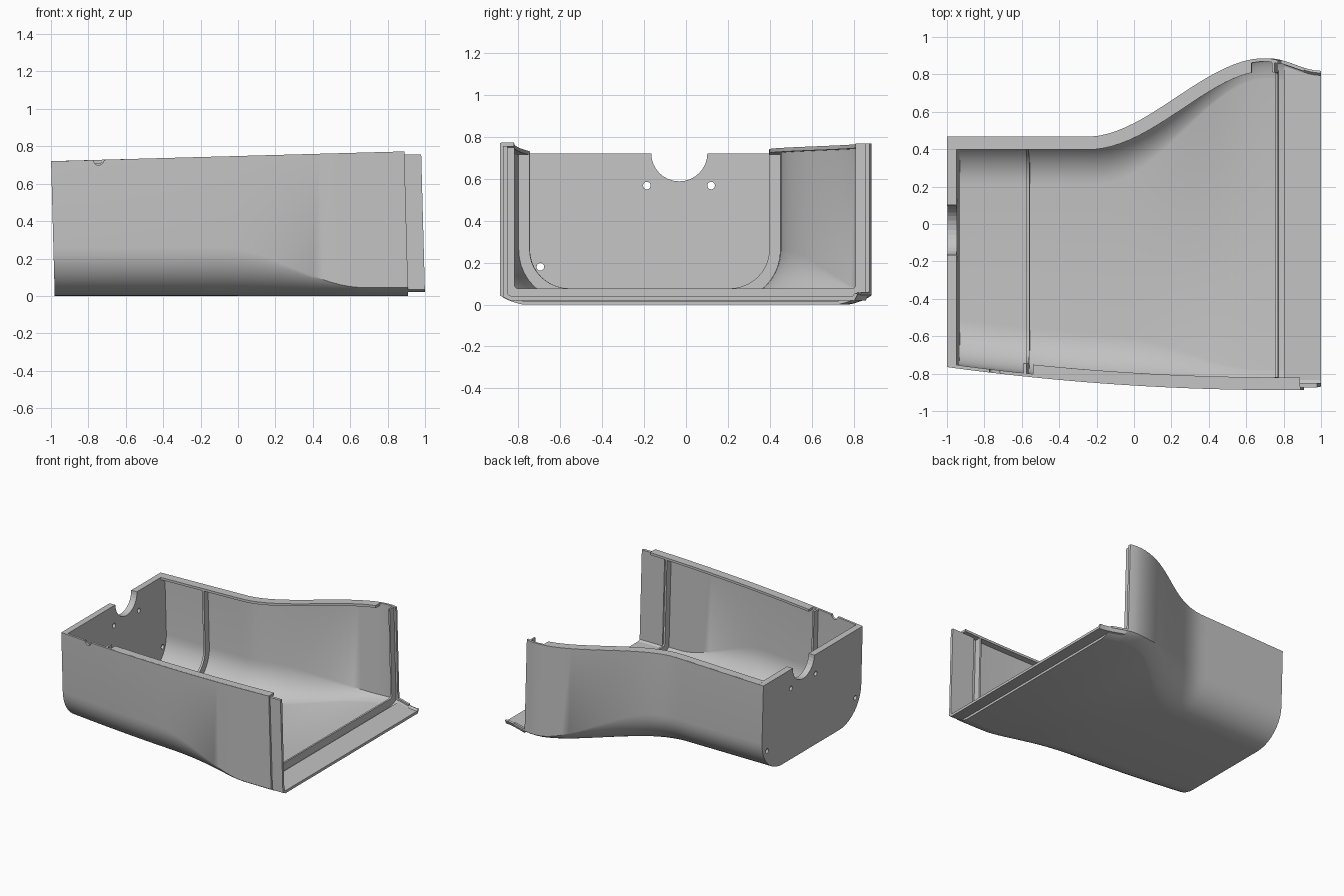
import bpy, bmesh, math

if "Cube" in bpy.data.objects:
    bpy.data.objects.remove(bpy.data.objects["Cube"])

grey = bpy.data.materials.new("plain grey")
grey.diffuse_color = (0.55, 0.55, 0.55, 1)
grey.use_nodes = True
grey.node_tree.nodes["Principled BSDF"].inputs["Base Color"].default_value = grey.diffuse_color

SKIN = 0.018     # wall thickness
RIB = 0.07       # depth of ribs and top rims


def smooth(u):
    u = min(max(u, 0), 1)
    return u * u * (3 - 2 * u)


def y_back(x):   # rear outline: straight, flaring outwards, then tapering
    return 0.467 + 0.42 * smooth((x + 0.25) / 0.95) - 0.068 * smooth((x - 0.7) / 0.28)


def y_front(x):  # front outline: gentle bow
    return -0.888 + 0.123 * ((0.8 - x) / 1.8) ** 2


def slant(x):    # widens the rear thickness where the wall runs at an angle
    return math.hypot(1, (y_back(x + .01) - y_back(x - .01)) / .02)


def z_top(x):
    return 0.72 + 0.0275 * (x + 1)


def blend(x):    # 1 = round lower corner, 0 = tight bevel at the open end
    return 1 - smooth((x + 0.1) / 0.75)


def skin(x, t, hb=None, floor=None, n=10):
    """Open U at depth t: rear top, under the floor, front top."""
    w = blend(x)
    floor = t if floor is None else floor
    tb = t * slant(x)
    rz = max(0.045 + 0.215 * w - floor, 0.012)
    ry = 0.11 + 0.15 * w
    rb, rf = max(ry - tb, 0.012), max(ry - t, 0.012)
    if t > 0.05 and w < 0.1:
        rb = rf = 0.012
    yb, yf = y_back(x) - tb, y_front(x) + t
    quarter = []
    for i in range(n + 1):
        u, a = i / n, math.pi / 2 * i / n
        k = 0.4 + 0.6 * w
        quarter.append((k * (1 - math.cos(a)) + (1 - k) * u,
                        k * (1 - math.sin(a)) + (1 - k) * (1 - u)))
    pts = [(yb, hb or z_top(x))]
    pts += [(yb - rb * p, floor + rz * q) for p, q in quarter]
    pts += [(yf + rf * p, floor + rz * q) for p, q in quarter[::-1]]
    return pts + [(yf, z_top(x))]


def section(x, t0, t1, hb=None, floor=None):
    return skin(x, t0, hb) + skin(x, t1, hb, floor)[::-1]


def finish(name, bm):
    bmesh.ops.recalc_face_normals(bm, faces=bm.faces)
    me = bpy.data.meshes.new(name)
    bm.to_mesh(me)
    bm.free()
    ob = bpy.data.objects.new(name, me)
    bpy.context.collection.objects.link(ob)
    me.materials.append(grey)
    bpy.ops.object.select_all(action='DESELECT')
    ob.select_set(True)
    bpy.context.view_layer.objects.active = ob
    bpy.ops.object.shade_smooth_by_angle(angle=math.radians(30))
    return ob


def loft(name, rings, shell=False):
    """Skin (x, section) rings; the ends lean slightly with height."""
    bm = bmesh.new()
    vs = [[bm.verts.new((x + 0.02 * (1 - z / 0.74), y, z)) for y, z in r] for x, r in rings]
    n = len(vs[0])
    for a, b in zip(vs, vs[1:]):
        for i in range(n):
            j = (i + 1) % n
            bm.faces.new((a[i], a[j], b[j], b[i]))
    for r in (vs[0], vs[-1]):
        if shell:
            for i in range(n // 2 - 1):
                bm.faces.new((r[i], r[i + 1], r[n - 2 - i], r[n - 1 - i]))
        else:
            bm.faces.new(r)
    return finish(name, bm)


def steps(a, b, n):
    return [a + (b - a) * i / n for i in range(n + 1)]


def box_ring(y0, y1, z0, z1):
    return [(y0, z0), (y1, z0), (y1, z1), (y0, z1)]


def cut(ob, name, r, depth, loc, rot):
    bpy.ops.mesh.primitive_cylinder_add(vertices=32, radius=r, depth=depth,
                                        location=loc, rotation=rot)
    c = bpy.context.object
    c.name = name
    c.hide_render = True
    c.hide_viewport = True
    m = ob.modifiers.new(name, 'BOOLEAN')
    m.operation = 'DIFFERENCE'
    m.object = c
    m.solver = 'EXACT'


# Thin main shell
shell = loft("tray_shell", [(x, section(x, 0, SKIN)) for x in steps(-0.955, 0.77, 36)], True)
cut(shell, "edge_notch_cutter", 0.028, 0.12, (-0.745, y_front(-0.745), z_top(-0.745)),
    (math.pi / 2, 0, 0))

# Open end: front wall and floor continue without the rear wall
loft("front_wall_end", [(x, section(x, 0, SKIN, 0.06)) for x in steps(0.77, 0.89, 4)], True)

# Inset tongue projecting past the open end along floor and front wall
def tongue_ring(x):
    yb = y_back(x)
    top = 0.757
    return [(yb, .05), (yb - .015, .02), (-0.84, .02), (-0.87, .035), (-0.873, top),
            (-0.851, top), (-0.851, .05), (-0.835, .04), (yb - .025, .04), (yb - .012, .055)]


loft("tongue", [(x, tongue_ring(x)) for x in steps(0.782, 0.98, 6)], True)

# Inner ribs that follow the wall
for name, x0, x1 in (("closed_end_rib", -0.592, -0.576), ("open_end_rib", 0.738, 0.752)):
    loft(name, [(x, section(x, SKIN - .004, RIB, None, .077)) for x in (x0, x1)], True)

# Top rims turned inwards
loft("rear_rim", [(x, box_ring(y_back(x) - RIB * slant(x), y_back(x) - .005,
                               z_top(x) - .018, z_top(x) + .0005))
                  for x in steps(-0.96, 0.63, 34)])
loft("front_rim", [(x, box_ring(y_front(x) + .005, y_front(x) + RIB - .002,
                                z_top(x) - .018, z_top(x) + .0005))
                   for x in steps(-0.54, 0.889, 20)])

# Closed end wall with cable notch and screw holes
wall = loft("end_wall", [(-1, skin(-1, 0)), (-0.95, skin(-0.95, 0))])
side = (0, math.pi / 2, 0)
cut(wall, "notch_cutter", 0.134, 0.3, (-1, -0.032, 0.722), side)
for i, (y, z) in enumerate([(-0.187, .568), (0.12, .568), (-0.695, .18), (0.40, .18)]):
    cut(wall, f"hole_cutter_{i}", 0.018, 0.3, (-1, y, z), side)
